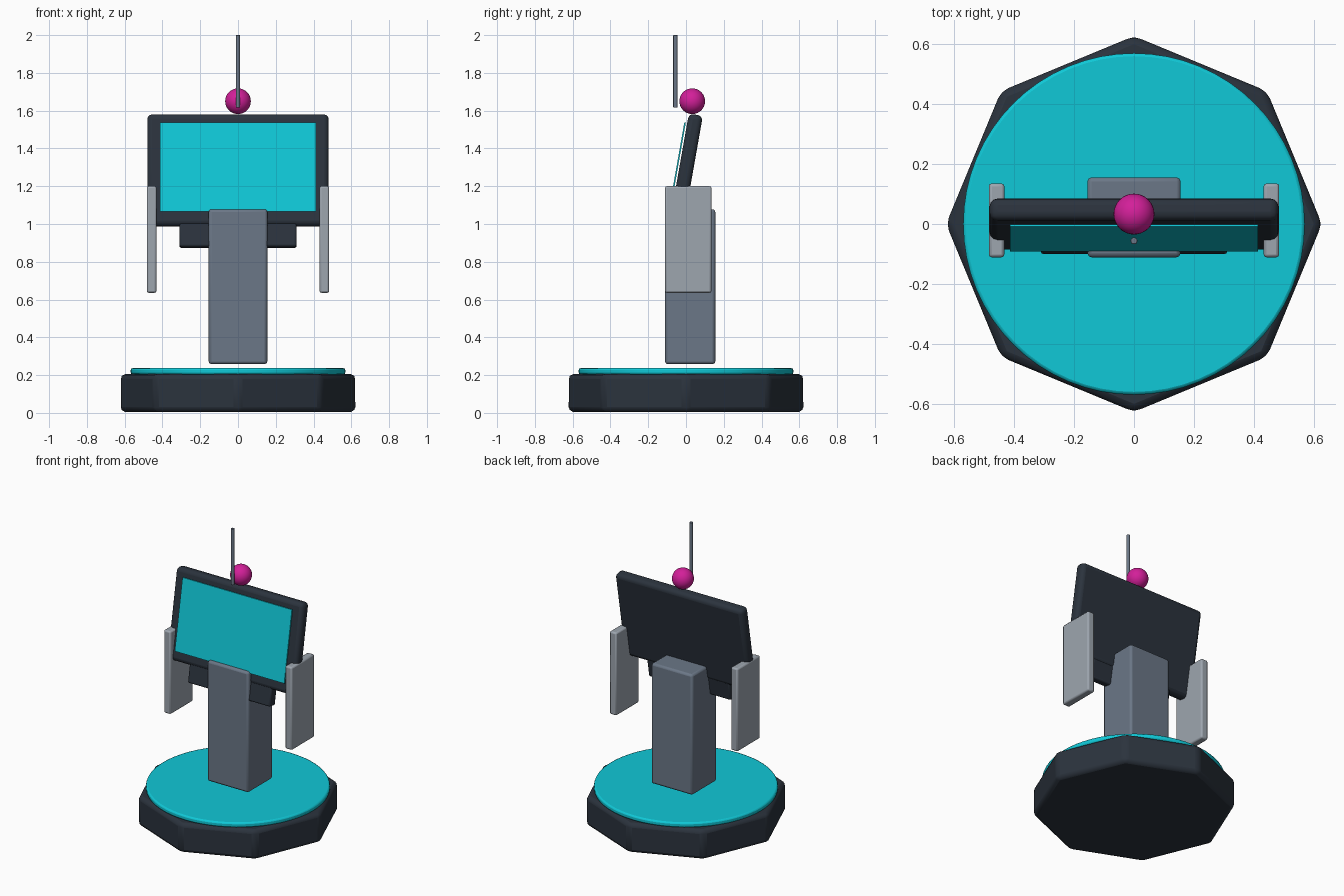
import bpy
import math

old = bpy.data.objects.get("Cube")
if old:
    bpy.data.objects.remove(old, do_unlink=True)


def material(name, rgb):
    m = bpy.data.materials.new(name)
    m.use_nodes = True
    m.diffuse_color = (*rgb, 1)
    bsdf = next(n for n in m.node_tree.nodes if n.type == 'BSDF_PRINCIPLED')
    bsdf.inputs["Base Color"].default_value = (*rgb, 1)
    bsdf.inputs["Roughness"].default_value = 0.6
    return m


DARK = material("dark slate", (0.024, 0.033, 0.047))
TEAL = material("bright teal", (0.005, 0.58, 0.68))
STEEL = material("blue grey", (0.147, 0.185, 0.242))
SILVER = material("light grey", (0.34, 0.38, 0.43))
PINK = material("magenta", (0.65, 0.014, 0.32))


def finish(name, mat, bevel=0.0, segments=2):
    ob = bpy.context.object
    ob.name = name
    ob.data.materials.append(mat)
    if bevel:
        mod = ob.modifiers.new("Soft edges", 'BEVEL')
        mod.width = bevel
        mod.segments = segments
        mod.limit_method = 'ANGLE'
        mod.angle_limit = math.radians(30)
    bpy.ops.object.shade_smooth_by_angle(angle=math.radians(35))
    return ob


def box(name, loc, size, mat, bevel=0.0, tilt=0.0, segments=2):
    bpy.ops.mesh.primitive_cube_add(size=1, location=loc)
    bpy.context.object.scale = size
    bpy.ops.object.transform_apply(location=False, rotation=False, scale=True)
    bpy.context.object.rotation_euler.x = tilt
    return finish(name, mat, bevel, segments)


def cylinder(name, loc, radius, depth, sides, mat, bevel=0.0, turn=0.0):
    bpy.ops.mesh.primitive_cylinder_add(vertices=sides, radius=radius, depth=depth,
                                        location=loc, rotation=(0, 0, turn))
    return finish(name, mat, bevel)


# Octagonal foot with a round plate on top
cylinder("base", (0, 0, 0.105), 0.625, 0.2, 8, DARK, 0.025)
bpy.context.object.location.z = 0.105
cylinder("base_plate", (0, 0, 0.22), 0.568, 0.034, 64, TEAL, 0.01)

# Column
box("pillar", (0, 0.022, 0.668), (0.31, 0.266, 0.82), STEEL, 0.014)

# Leaning head: panel, screen in front of it, bracket below
LEAN = math.radians(-10)
CENTRE_Z = 1.283


def on_lean(depth, up):
    """Point on the leaning panel, from depth along its normal and distance up."""
    return (0, depth * math.cos(LEAN) - up * math.sin(LEAN),
            CENTRE_Z + depth * math.sin(LEAN) + up * math.cos(LEAN))


box("head_panel", on_lean(0, 0), (0.96, 0.075, 0.6), DARK, 0.026, LEAN, 3)
box("screen", on_lean(-0.049, 0.01), (0.824, 0.008, 0.478), TEAL, 0, LEAN)
box("neck_bracket", on_lean(0, -0.33), (0.62, 0.062, 0.165), DARK, 0.01, LEAN)

# Side arms
for side, x in (("left", 1), ("right", -1)):
    box(side + "_arm", (x * 0.457, 0.012, 0.918), (0.052, 0.246, 0.564), SILVER, 0.01)

# Ball and antenna
bpy.ops.mesh.primitive_uv_sphere_add(segments=32, ring_count=16, radius=0.068,
                                     location=(0, 0.033, 1.65))
finish("top_ball", PINK)
cylinder("antenna", (0, -0.056, 1.808), 0.0115, 0.384, 12, STEEL, 0.003)
